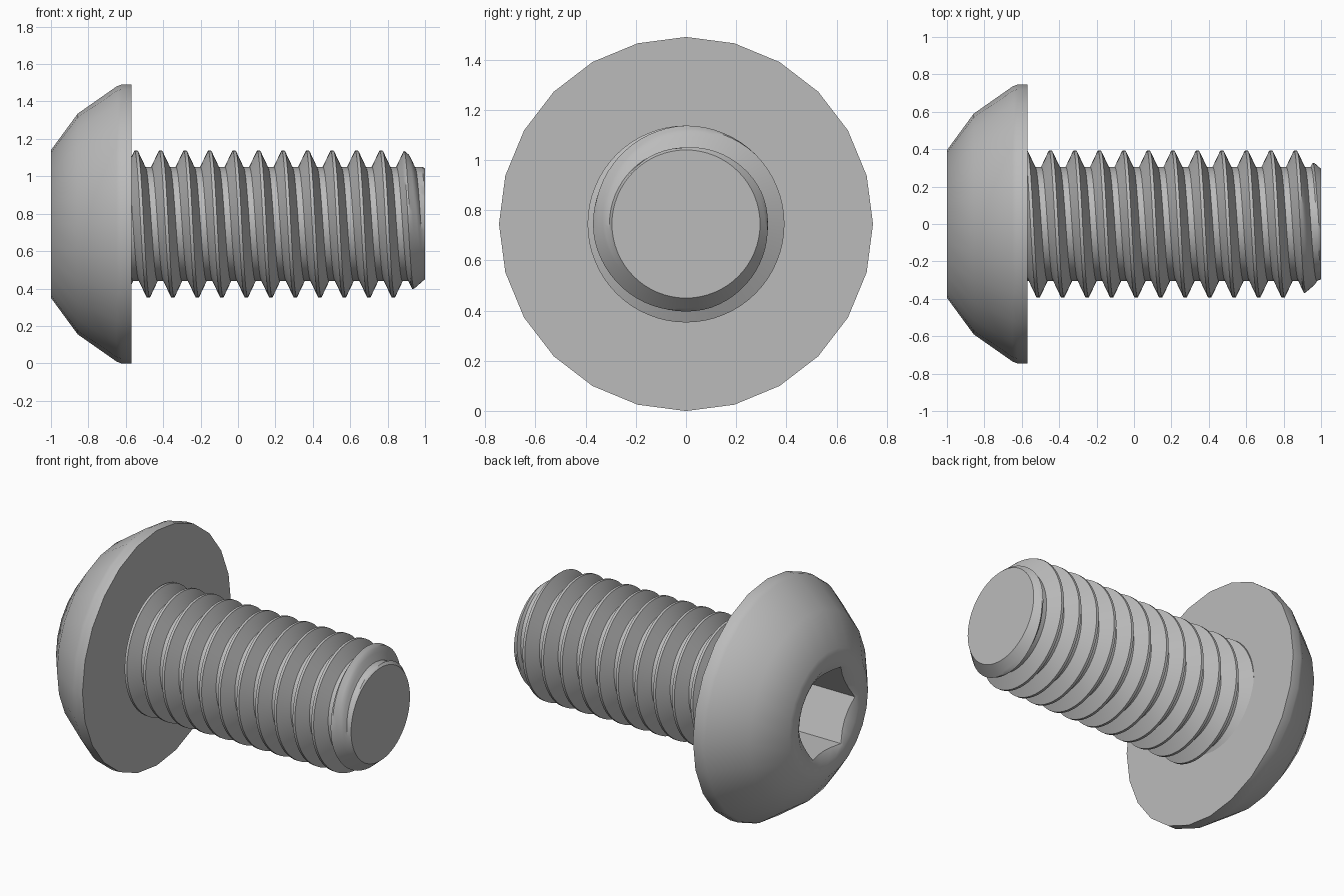
import bpy, bmesh
from math import sin, cos, pi, radians, floor

cube = bpy.data.objects.get("Cube")
if cube:
    bpy.data.objects.remove(cube)

AXIS_Z = 0.745          # height of the screw's axis
HEAD_BACK = -0.57       # underside of the head
PITCH = 0.131
CREST, ROOT, TIP = 0.392, 0.305, 0.295

steel = bpy.data.materials.new("steel grey")
steel.use_nodes = True
colour = (0.5, 0.5, 0.5, 1)
steel.diffuse_color = colour
steel.node_tree.nodes["Principled BSDF"].inputs["Base Color"].default_value = colour


def point(x, r, a):
    """Point at distance r from the axis, at angle a from +y towards +z."""
    return (x, r * cos(a), AXIS_Z + r * sin(a))


def finish(bm, name, angle):
    bmesh.ops.remove_doubles(bm, verts=bm.verts, dist=1e-5)
    bmesh.ops.dissolve_degenerate(bm, edges=bm.edges, dist=1e-5)
    bmesh.ops.recalc_face_normals(bm, faces=bm.faces)
    mesh = bpy.data.meshes.new(name)
    bm.to_mesh(mesh)
    bm.free()
    mesh.materials.append(steel)
    obj = bpy.data.objects.new(name, mesh)
    bpy.context.collection.objects.link(obj)
    bpy.ops.object.select_all(action='DESELECT')
    obj.select_set(True)
    bpy.context.view_layer.objects.active = obj
    bpy.ops.object.shade_smooth_by_angle(angle=radians(angle))
    return obj


# Domed head with a countersunk hexagonal socket, as rings from floor to underside
SIDES = 24
APOTHEM, OPENING, DEPTH, SINK = 0.243, 0.30, 0.33, 0.6


def hex_radius(a):
    return APOTHEM / cos((a % (pi / 3)) - pi / 6)


angles = [2 * pi * i / SIDES for i in range(SIDES)]
rings = [[point(-1 + DEPTH, hex_radius(a), a) for a in angles],
         [point(-1 + SINK * (OPENING - hex_radius(a)), hex_radius(a), a) for a in angles]]
dome = [(-1, OPENING), (-1, 0.395), (-0.857, 0.59), (-0.65, 0.735),
        (-0.625, 0.745), (HEAD_BACK, 0.745)]
rings += [[point(x, r, a) for a in angles] for x, r in dome]

bm = bmesh.new()
loops = [[bm.verts.new(p) for p in ring] for ring in rings]
for lo, hi in zip(loops, loops[1:]):
    for i in range(SIDES):
        j = (i + 1) % SIDES
        bm.faces.new((lo[i], lo[j], hi[j], hi[i]))
bm.faces.new(loops[0])
bm.faces.new(loops[-1])
finish(bm, "socket_head", 40)

# Threaded shank: a helical ridge trimmed by the chamfer cone at the tip
STEPS = 64
START = HEAD_BACK - 0.01
CREST_X = -0.545 - PITCH / 4     # crest position at angle zero
FLAT, VALLEY = PITCH / 16, PITCH * 3 / 8


def thread_radius(x, a):
    turn = (x - CREST_X) / PITCH - a / (2 * pi)
    d = abs(turn - floor(turn + 0.5)) * PITCH
    t = min(max((d - FLAT) / (VALLEY - FLAT), 0), 1)
    return min(CREST + (ROOT - CREST) * t, TIP + (1 - x) * 0.87)


flank = [FLAT + (VALLEY - FLAT) * k / 4 for k in range(5)]
offsets = [-d for d in reversed(flank)] + flank
turns = range(-3, 15)
bm = bmesh.new()
rows = []
for s in range(STEPS + 1):
    a = 2 * pi * s / STEPS
    xs = [CREST_X + PITCH * (n + s / STEPS) + d for n in turns for d in offsets]
    xs = [min(max(x, START), 1) for x in xs]
    rows.append([bm.verts.new(point(x, thread_radius(x, a), a)) for x in xs])
for r0, r1 in zip(rows, rows[1:]):
    for k in range(len(r0) - 1):
        bm.faces.new((r0[k], r1[k], r1[k + 1], r0[k + 1]))
bmesh.ops.remove_doubles(bm, verts=bm.verts, dist=1e-5)
bmesh.ops.dissolve_degenerate(bm, edges=bm.edges, dist=1e-5)
# Close the tip and the end buried in the head
bmesh.ops.holes_fill(bm, edges=[e for e in bm.edges if e.is_boundary], sides=0)
finish(bm, "threaded_shank", 30)
